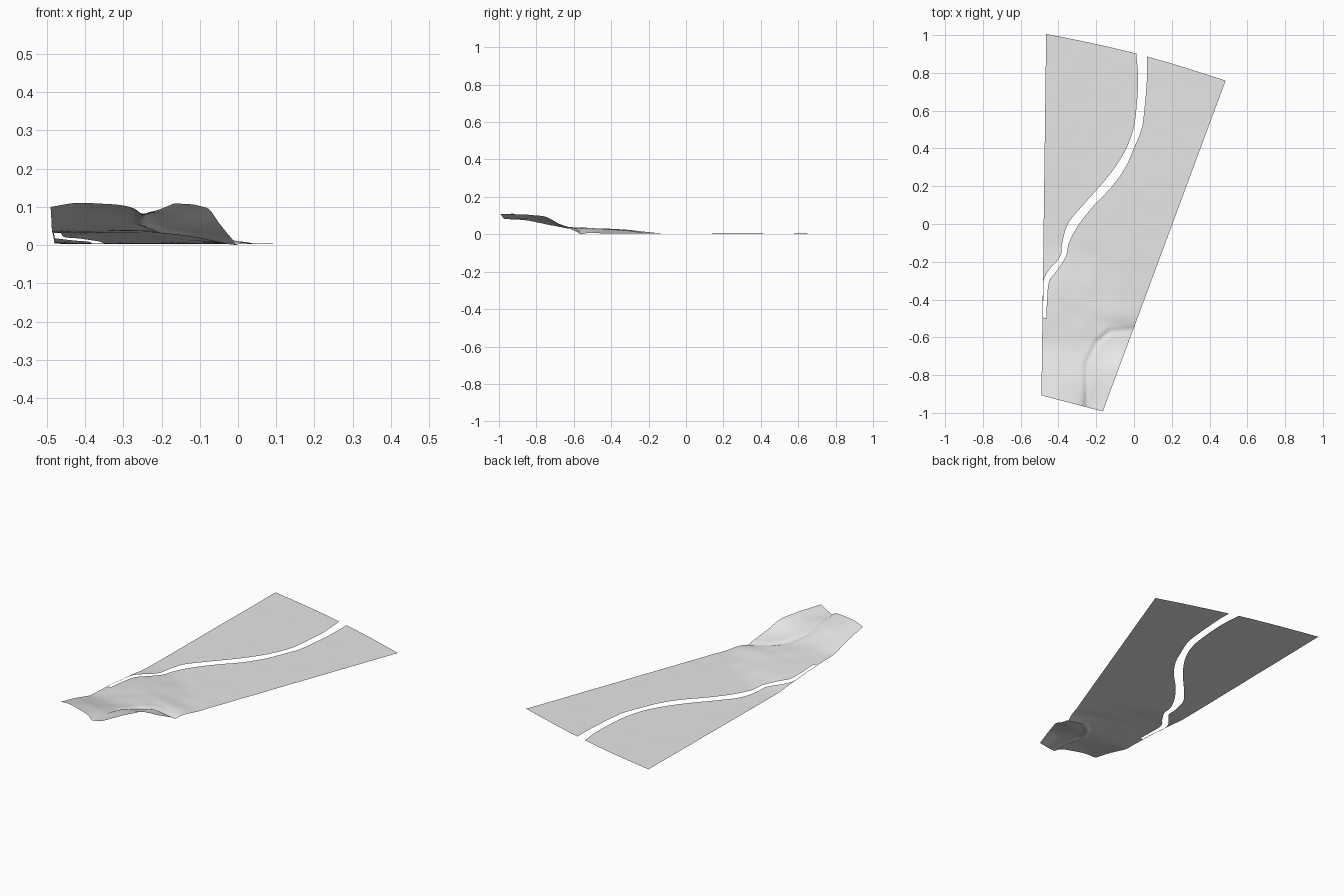
import bpy, bmesh, math
from mathutils import Vector, noise

cube = bpy.data.objects.get("Cube")
if cube:
    bpy.data.objects.remove(cube, do_unlink=True)

grey = bpy.data.materials.new("pale_grey_ground")
grey.use_nodes = True
grey.diffuse_color = (0.8, 0.8, 0.8, 1)
grey.node_tree.nodes["Principled BSDF"].inputs["Base Color"].default_value = (0.8, 0.8, 0.8, 1)

# Rows of the sheet run parallel to its slanted ends: c = y + SHEAR * x
SHEAR = 0.26
FRONT, RIVER_END, BACK = -1.035, -0.62, 0.885

# River banks as (x, y), from the back to the front
WEST_BANK = [(0.01, 0.905), (0.022, 0.75), (0.012, 0.6), (-0.003, 0.5), (-0.04, 0.4),
             (-0.1, 0.3), (-0.18, 0.2), (-0.27, 0.1), (-0.35, 0), (-0.38, -0.1),
             (-0.39, -0.17), (-0.455, -0.25), (-0.478, -0.3), (-0.481, -0.4), (-0.483, -0.5)]
EAST_BANK = [(0.07, 0.888), (0.068, 0.75), (0.055, 0.6), (0.04, 0.5), (0, 0.4),
             (-0.045, 0.3), (-0.115, 0.2), (-0.21, 0.1), (-0.29, 0), (-0.345, -0.1),
             (-0.36, -0.17), (-0.41, -0.25), (-0.448, -0.3), (-0.46, -0.4), (-0.464, -0.5)]
# Creek crease across the hill
CREASE = [(-0.25, -0.98), (-0.25, -0.74), (-0.2, -0.63), (-0.13, -0.57), (0, -0.56)]

# Hill heights in thousandths: row position, then heights from left to right edge
HILL = [(-1.04, (100, 110, 108, 103, 88, 108)),
        (-0.93, (80, 87, 88, 86, 83, 107)),
        (-0.85, (57, 62, 66, 69, 79, 102)),
        (-0.77, (38, 43, 46, 52, 66, 94)),
        (-0.69, (33, 36, 38, 40, 46, 55)),
        (-0.6, (29, 33, 34, 33, 28, 20)),
        (-0.56, (28, 31, 32, 30, 21, 6)),
        (-0.5, (24, 28, 30, 28, 20, 6)),
        (-0.4, (16, 22, 22, 16, 8, 4)),
        (-0.3, (6, 12, 10, 6, 4, 4)),
        (-0.2, (4, 4, 4, 4, 4, 4)),
        (1, (4, 4, 4, 4, 4, 4))]


def curve(points, t):
    """Smooth curve through sorted (t, value) pairs."""
    n = len(points)
    t = min(max(t, points[0][0]), points[-1][0])
    i = next((k for k in range(n - 1) if t <= points[k + 1][0]), n - 2)

    def slope(k):
        a, b = points[max(k - 1, 0)], points[min(k + 1, n - 1)]
        return (b[1] - a[1]) / (b[0] - a[0])
    (t0, v0), (t1, v1) = points[i], points[i + 1]
    h = t1 - t0
    s = (t - t0) / h
    a, b = v0 + slope(i) * h / 3, v1 - slope(i + 1) * h / 3
    r = 1 - s
    return r**3 * v0 + 3 * r * r * s * a + 3 * r * s * s * b + s**3 * v1


def bank(points):
    return sorted((y + SHEAR * x, x) for x, y in points)


west, east = bank(WEST_BANK), bank(EAST_BANK)
columns = [[(c, row[k] / 1000) for c, row in HILL] for k in range(6)]


def span(c):
    return (c - FRONT) / (BACK - FRONT)


def left_edge(c):
    return -0.49 + 0.025 * span(c)


def right_edge(c):
    return -0.165 + 0.65 * span(c)


def west_edge(c):
    return max(curve(west, c), left_edge(c) + 0.003)


def east_edge(c):
    return curve(east, c)


def crease_distance(x, y):
    p, best = Vector((x, y)), 1
    for a, b in zip(CREASE, CREASE[1:]):
        a, b = Vector(a), Vector(b)
        d = b - a
        t = min(max((p - a).dot(d) / d.length_squared, 0), 1)
        best = min(best, (p - a - d * t).length)
    return best


def ground_point(x, c):
    u = (x - left_edge(c)) / (right_edge(c) - left_edge(c))
    y = c - SHEAR * x
    # The back end bows out slightly
    y += 0.02 * math.sin(math.pi * min(max(u, 0), 1)) * max(span(c), 0) ** 8
    z = curve([(k / 5, curve(col, c)) for k, col in enumerate(columns)], u)
    rough = min(max((-0.1 - c) / 0.3, 0), 1)
    z += noise.noise(Vector((x * 9, y * 9, 0))) * (0.0008 + 0.002 * rough)
    if c < -0.4:
        z -= 0.008 * math.exp(-(crease_distance(x, y) / 0.014) ** 2)
    return x, y, max(z, 0)


def sheet(name, start, end, low, high, rows, cols):
    """Ground panel between two edge functions."""
    bm = bmesh.new()
    grid = []
    for i in range(rows + 1):
        c = start + (end - start) * i / rows
        a, b = low(c), high(c)
        grid.append([bm.verts.new(ground_point(a + (b - a) * j / cols, c))
                     for j in range(cols + 1)])
    for r0, r1 in zip(grid, grid[1:]):
        for j in range(cols):
            bm.faces.new((r0[j], r0[j + 1], r1[j + 1], r1[j])).smooth = True
    mesh = bpy.data.meshes.new(name)
    bm.to_mesh(mesh)
    bm.free()
    mesh.materials.append(grey)
    bpy.context.collection.objects.link(bpy.data.objects.new(name, mesh))


# Hill in front of the river, then the ground on each bank
sheet("front_hill", FRONT, RIVER_END, left_edge, right_edge, 50, 50)
sheet("west_bank_ground", RIVER_END, BACK, left_edge, west_edge, 120, 20)
sheet("east_bank_ground", RIVER_END, BACK, east_edge, right_edge, 120, 40)
